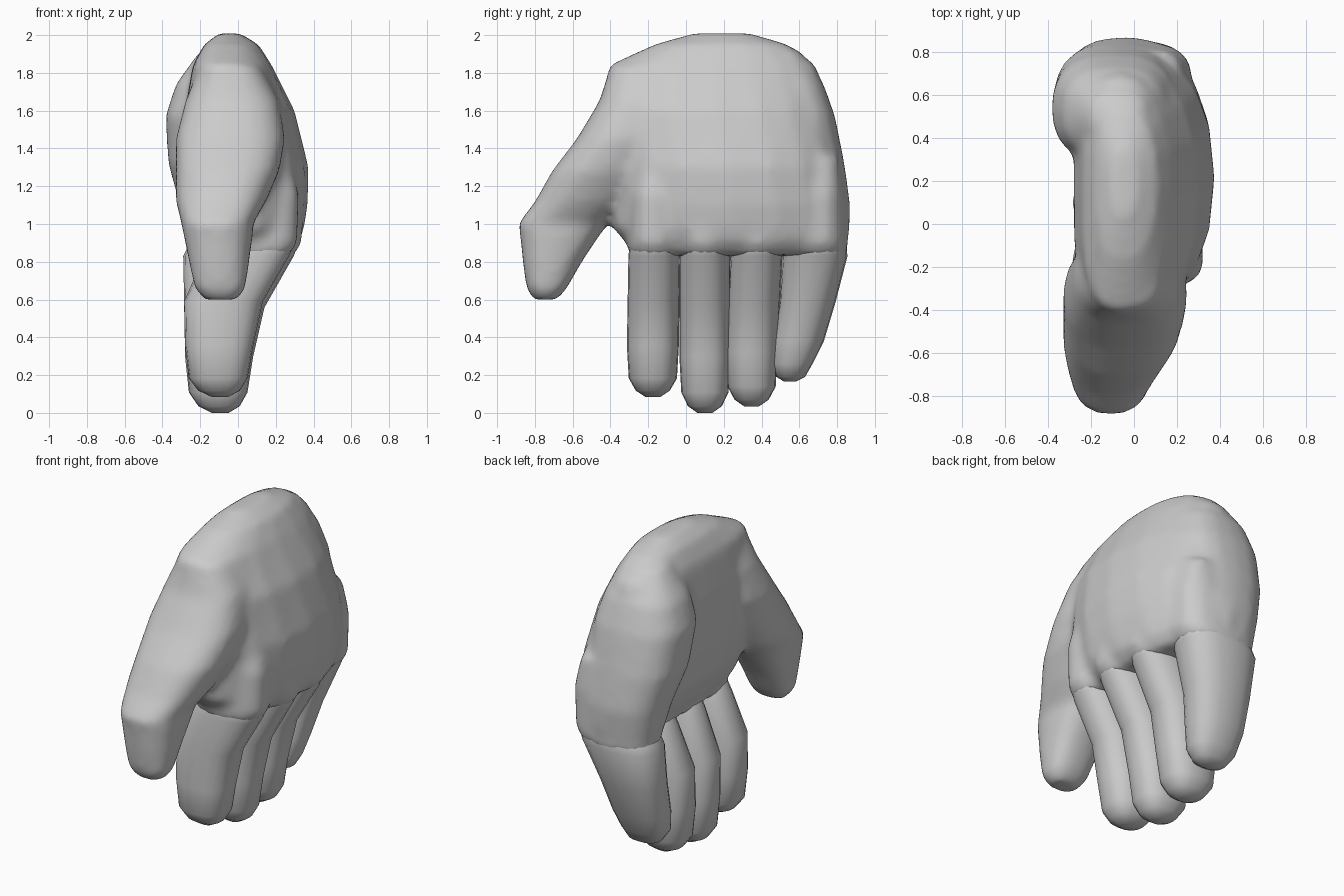
import bpy, bmesh, math

SEG = 20


def spow(v, p):
    return math.copysign(abs(v) ** p, v)


# add a closed loft of horizontal rounded slices: (z, y0, y1, x0, x1, bend)
def loft(bm, rows, p=0.82):
    rings = []
    for z, y0, y1, x0, x1, *b in rows:
        bend = b[0] if b else 0
        ring = []
        for i in range(SEG):
            a = 2 * math.pi * i / SEG
            t, s = spow(math.cos(a), p), spow(math.sin(a), p)
            x = (x0 + x1) / 2 + (x1 - x0) / 2 * s - bend * t * t
            ring.append(bm.verts.new((x, (y0 + y1) / 2 + (y1 - y0) / 2 * t, z)))
        rings.append(ring)
    for r, q in zip(rings, rings[1:]):
        for i in range(SEG):
            j = (i + 1) % SEG
            bm.faces.new((r[i], r[j], q[j], q[i]))
    bm.faces.new(rings[0])
    bm.faces.new(rings[-1])


def make(name, lofts):
    bm = bmesh.new()
    for rows in lofts:
        loft(bm, rows)
    bmesh.ops.recalc_face_normals(bm, faces=bm.faces)
    me = bpy.data.meshes.new(name)
    bm.to_mesh(me)
    bm.free()
    me.shade_smooth()
    ob = bpy.data.objects.new(name, me)
    bpy.context.collection.objects.link(ob)
    return ob


# gently arched palm slab
palm = [(2.01, 0.04, 0.34, -0.10, 0.01, 0.0),
        (1.95, -0.17, 0.54, -0.18, 0.11, 0.02),
        (1.84, -0.41, 0.69, -0.24, 0.18, 0.04),
        (1.60, -0.46, 0.77, -0.28, 0.30, 0.06),
        (1.30, -0.42, 0.84, -0.28, 0.375, 0.08),
        (1.10, -0.40, 0.87, -0.25, 0.37, 0.08),
        (0.98, -0.39, 0.87, -0.20, 0.35, 0.08),
        (0.91, -0.33, 0.86, -0.16, 0.33, 0.08),
        (0.84, -0.28, 0.83, -0.12, 0.27, 0.06)]

# thumb with its fleshy base
thumb = [(1.84, -0.40, 0.00, -0.20, 0.12),
         (1.65, -0.46, -0.03, -0.28, 0.22),
         (1.45, -0.58, -0.08, -0.33, 0.25),
         (1.28, -0.71, -0.15, -0.33, 0.22),
         (1.12, -0.80, -0.27, -0.33, 0.15),
         (1.00, -0.89, -0.41, -0.30, 0.08),
         (0.95, -0.88, -0.45, -0.29, 0.08),
         (0.80, -0.865, -0.55, -0.26, 0.06),
         (0.66, -0.845, -0.63, -0.23, 0.04),
         (0.60, -0.81, -0.68, -0.18, 0.00)]

# heel of the palm on the little finger side
heel = [(1.92, 0.38, 0.60, -0.20, 0.06),
        (1.74, 0.30, 0.73, -0.33, 0.15),
        (1.57, 0.28, 0.79, -0.385, 0.20),
        (1.32, 0.34, 0.84, -0.37, 0.20),
        (1.10, 0.44, 0.87, -0.31, 0.21),
        (0.86, 0.52, 0.85, -0.26, 0.20)]


# finger roots: knuckle stubs that are blended into the palm
def knuckle(y0, y1, x0, x1):
    return [(1.35, y0 + 0.05, y1 - 0.05, 0.0, x1 - 0.04),
            (1.15, y0 + 0.01, y1 - 0.01, x0 + 0.04, x1 + 0.01),
            (0.90, y0, y1, x0, x1),
            (0.83, y0, y1, x0 - 0.03, x1 - 0.045)]


# sleeve hidden inside the palm, so the finger emerges without a step
def sleeve(y0, y1, x0, x1):
    return [(1.02, y0 + 0.05, y1 - 0.05, x0 + 0.10, x1 - 0.09),
            (0.91, y0 + 0.01, y1 - 0.01, x0, x1 - 0.015),
            (0.83, y0, y1, x0 - 0.04, x1 - 0.045)]


# long fingers: y edges, tip height, knuckle offset in x, sideways lean
FINGERS = (("index_finger", -0.305, -0.03, 0.085, -0.025, -0.008),
           ("middle_finger", -0.035, 0.235, 0.0, 0.0, 0.0),
           ("ring_finger", 0.235, 0.51, 0.035, -0.01, -0.025))
roots = [(y0, y1, -0.14, 0.34 + dx) for _, y0, y1, _, dx, _ in FINGERS]
little = (0.51, 0.855, -0.25, 0.26)

# blend palm masses and knuckles into one skin
hand = make("palm_and_thumb", [palm, thumb, heel] + [knuckle(*r) for r in roots + [little]])
m = hand.modifiers.new("blend", 'REMESH')
m.mode, m.voxel_size, m.use_smooth_shade = 'VOXEL', 0.025, True
m = hand.modifiers.new("soften", 'SMOOTH')
m.factor, m.iterations = 0.5, 8

for (name, y0, y1, tip, dx, lean), root in zip(FINGERS, roots):
    def z(f):
        return tip + (0.9 - tip) * f
    yc = (y0 + y1) / 2 + lean
    make(name, [sleeve(*root) + [
        (z(0.62), y0 + lean / 2, y1 + lean / 2, -0.285, 0.14 + dx / 3),
        (z(0.33), y0 + lean, y1 + lean, -0.28, 0.08),
        (z(0.12), y0 + lean + 0.01, y1 + lean - 0.01, -0.26, 0.05),
        (z(0.04), yc - 0.09, yc + 0.09, -0.21, 0.01),
        (z(0.0), yc - 0.04, yc + 0.04, -0.14, -0.05)]])

# little finger curving inward
make("little_finger", [sleeve(*little) + [
    (0.58, 0.495, 0.79, -0.285, 0.12),
    (0.38, 0.46, 0.73, -0.28, 0.07),
    (0.26, 0.45, 0.67, -0.26, 0.04),
    (0.19, 0.48, 0.63, -0.21, 0.00),
    (0.165, 0.52, 0.58, -0.15, -0.06)]])
